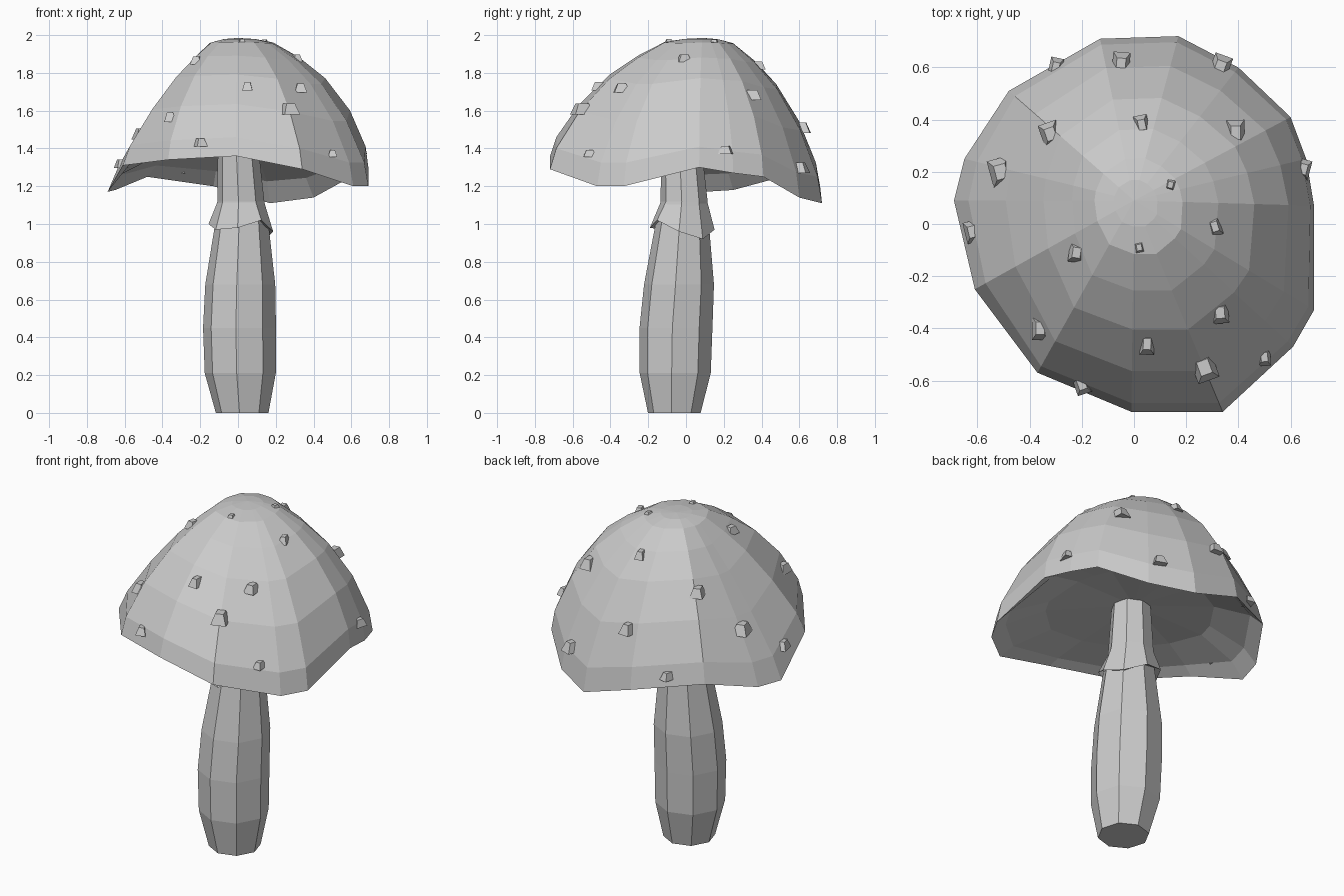
import bpy, bmesh, math, random
from mathutils import Vector, Matrix
from mathutils.bvhtree import BVHTree

if "Cube" in bpy.data.objects:
    bpy.data.objects.remove(bpy.data.objects["Cube"], do_unlink=True)
random.seed(4)

grey = bpy.data.materials.new("plain grey")
GREY = (0.6, 0.6, 0.6, 1)
grey.use_nodes = True
grey.diffuse_color = GREY
grey.node_tree.nodes["Principled BSDF"].inputs["Base Color"].default_value = GREY


def finish(name, bm):
    bmesh.ops.recalc_face_normals(bm, faces=bm.faces[:])
    mesh = bpy.data.meshes.new(name)
    bm.to_mesh(mesh)
    mesh.materials.append(grey)
    obj = bpy.data.objects.new(name, mesh)
    bpy.context.collection.objects.link(obj)
    return obj


def loft(rings, start=None, end=None, closed=False):
    """Skin a stack of equal rings; start and end are optional pole points."""
    bm = bmesh.new()
    loops = [[bm.verts.new(p) for p in ring] for ring in rings]
    n = len(loops[0])
    pairs = list(zip(loops, loops[1:]))
    if closed:
        pairs.append((loops[-1], loops[0]))
    for a, b in pairs:
        for i in range(n):
            j = (i + 1) % n
            bm.faces.new((a[i], a[j], b[j], b[i]))
    for pole, loop in ((start, loops[0]), (end, loops[-1])):
        if pole is not None:
            v = bm.verts.new(pole)
            for i in range(n):
                bm.faces.new((loop[i], loop[(i + 1) % n], v))
    return bm


def ring(cx, cy, z, r, sides=8, turn=-0.1):
    angles = [math.tau * i / sides + turn for i in range(sides)]
    return [Vector((cx + r * math.cos(a), cy + r * math.sin(a), z)) for a in angles]


# Cap: uneven rim swept up to an off-centre crown, hollowed underneath
RIM = [Vector(p) for p in (
    (0.69, 0.07, 1.3), (0.66, 0.25, 1.27), (0.60, 0.41, 1.25), (0.40, 0.60, 1.14),
    (0.17, 0.72, 1.11), (-0.13, 0.71, 1.2), (-0.48, 0.51, 1.25), (-0.65, 0.25, 1.18),
    (-0.69, 0.09, 1.17), (-0.61, -0.25, 1.31), (-0.37, -0.57, 1.34),
    (-0.01, -0.72, 1.36), (0.34, -0.72, 1.29), (0.61, -0.47, 1.2), (0.69, -0.33, 1.2))]
CROWN = Vector((0, 0.09, 1.985))
PROFILE = [(0.13, 0.008), (0.27, 0.035), (0.47, 0.15), (0.67, 0.31), (0.86, 0.56), (0.98, 0.84)]


def cap_ring(t, drop):
    points = []
    for p in RIM:
        out = p - CROWN
        side = max(0, -out.x / 0.69)                 # flatter slope toward -x
        squeeze = max(0.17 * side * side, 0.06 * abs(out.y) / 0.8)
        s = t - squeeze * math.sin(math.pi * drop ** 0.7)
        points.append(CROWN + Vector((out.x * s, out.y * s, out.z * drop)))
    return points


def under_ring(t, rise):
    center = Vector((0, 0, 1.4))
    return [Vector((*center.lerp(p, t).xy, p.z + (1.4 - p.z) * rise)) for p in RIM]


cap_rings = [cap_ring(t, d) for t, d in PROFILE] + [
    RIM, under_ring(0.9, 0.4), under_ring(0.62, 0.85)]
cap_bm = loft(cap_rings, CROWN, (0, 0, 1.415))
surface = BVHTree.FromBMesh(cap_bm)
finish("cap", cap_bm)

# Stem: slightly bent, bulging eight-sided column
STEM = [(0.022, -0.062, 0, 0.14), (0.012, -0.057, 0.21, 0.189), (0.008, -0.053, 0.45, 0.194),
        (0.012, -0.037, 0.68, 0.186), (0.02, -0.02, 1.0, 0.142),
        (0.015, -0.01, 1.12, 0.125), (0, -0.025, 1.42, 0.107)]
finish("stem", loft([ring(*s) for s in STEM], (0.022, -0.062, 0), (0, -0.025, 1.42)))

# Skirt: flared collar with a wavy lower edge
WAVE = (0.96, 0.92, 0.97, 1.0, 1.0, 0.97, 0.98, 1.02)
upper = ring(0.015, -0.01, 1.12, 0.123)
outer = ring(0.015, -0.02, 1, 0.172)
inner = ring(0.015, -0.02, 1, 0.135)
for o, i, z in zip(outer, inner, WAVE):
    o.z, i.z = z, z + 0.015
finish("skirt", loft([upper, outer, inner], closed=True))

# Warts: little four-sided stumps seated on the cap, (x, y, size)
WARTS = [(-0.3, 0.6, 1), (-0.05, 0.61, 1.3), (0.33, 0.6, 1.3), (-0.32, 0.345, 1.2),
         (0.03, 0.38, 1), (0.39, 0.35, 1.3), (0.65, 0.21, 1), (0.14, 0.15, 0.6),
         (-0.51, 0.2, 1.4), (-0.62, -0.03, 1.1), (-0.22, -0.11, 1), (0.02, -0.09, 0.6),
         (0.31, -0.01, 0.95), (0.33, -0.34, 1.1), (-0.36, -0.4, 1.2), (0.05, -0.46, 1.1),
         (0.27, -0.55, 1.4), (0.5, -0.51, 0.9), (-0.2, -0.615, 1)]
warts = bmesh.new()
for x, y, size in WARTS:
    hit, normal, _, _ = surface.ray_cast(Vector((x, y, 3)), Vector((0, 0, -1)))
    if normal.z < 0:
        normal = -normal
    place = (Matrix.Translation(hit + normal * 0.008 * size)
             @ normal.to_track_quat("Z", "Y").to_matrix().to_4x4()
             @ Matrix.Rotation(random.uniform(-0.4, 0.4), 4, "Z")
             @ Matrix.Diagonal((size * random.uniform(0.65, 0.85), size, size, 1))
             @ Matrix.Rotation(math.pi / 4, 4, "Z"))
    bmesh.ops.create_cone(warts, cap_ends=True, segments=4, radius1=0.053,
                          radius2=0.028, depth=0.042, matrix=place)
finish("cap_warts", warts)
